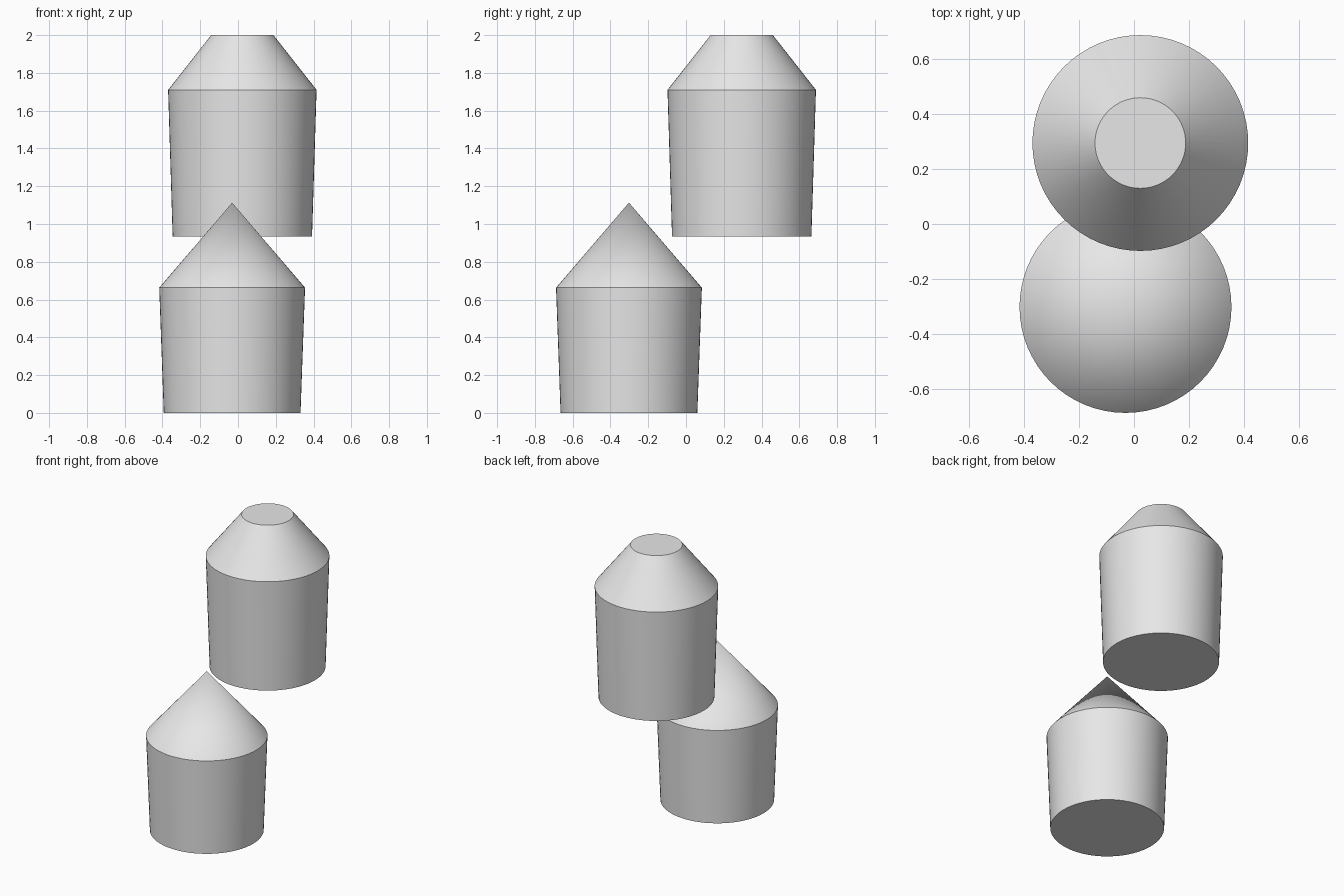
import bpy
import bmesh
import math

cube = bpy.data.objects.get("Cube")
if cube:
    bpy.data.objects.remove(cube, do_unlink=True)

grey = bpy.data.materials.new("plain grey")
grey.use_nodes = True
colour = (0.8, 0.8, 0.8, 1)
grey.diffuse_color = colour
grey.node_tree.nodes["Principled BSDF"].inputs["Base Color"].default_value = colour

SIDES = 64


def turned_part(name, centre, profile):
    """Closed solid turned from (radius, height) points; radius 0 makes a point."""
    bm = bmesh.new()
    rings = []
    for radius, z in profile:
        count = SIDES if radius > 0 else 1
        rings.append([bm.verts.new((radius * math.cos(math.tau * i / SIDES),
                                    radius * math.sin(math.tau * i / SIDES), z))
                      for i in range(count)])
    for low, high in zip(rings, rings[1:]):
        for i in range(SIDES):
            j = (i + 1) % SIDES
            if len(high) == 1:
                bm.faces.new((low[i], low[j], high[0]))
            else:
                bm.faces.new((low[i], low[j], high[j], high[i]))
    bm.faces.new(rings[0][::-1])
    if len(rings[-1]) > 1:
        bm.faces.new(rings[-1])
    mesh = bpy.data.meshes.new(name)
    bm.to_mesh(mesh)
    bm.free()
    mesh.materials.append(grey)
    obj = bpy.data.objects.new(name, mesh)
    obj.location = (*centre, 0)
    bpy.context.collection.objects.link(obj)
    bpy.ops.object.select_all(action="DESELECT")
    obj.select_set(True)
    bpy.context.view_layer.objects.active = obj
    bpy.ops.object.shade_smooth_by_angle(angle=math.radians(30))


# Lower tapered drum with a pointed roof
turned_part("pointed_drum", (-0.031, -0.302),
            [(0.362, 0), (0.386, 0.663), (0, 1.113)])

# Raised tapered drum with a flat-topped roof
turned_part("flat_topped_drum", (0.023, 0.295),
            [(0.369, 0.935), (0.393, 1.71), (0.165, 2)])
